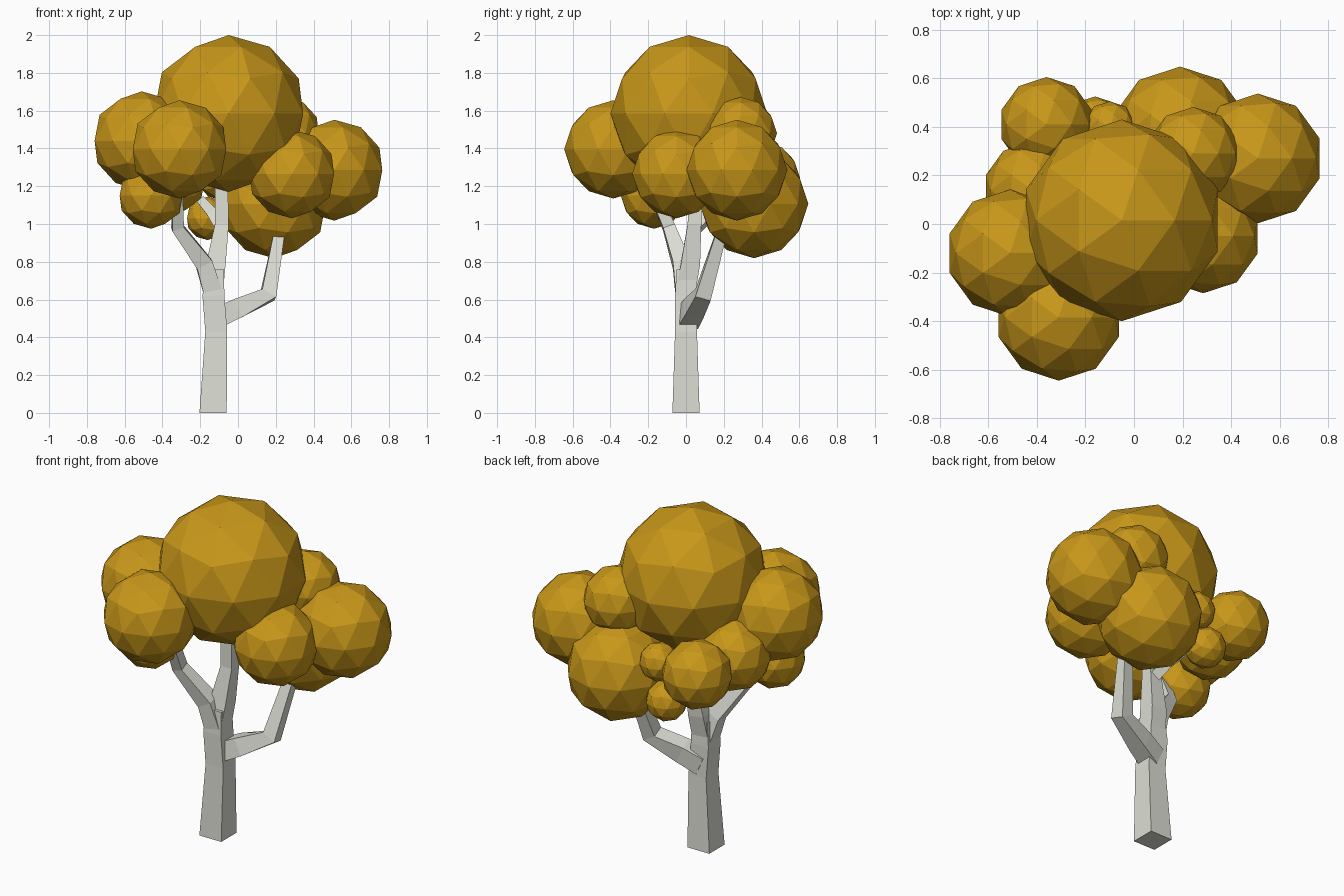
import bpy, bmesh
from mathutils import Vector

if "Cube" in bpy.data.objects:
    bpy.data.objects.remove(bpy.data.objects["Cube"])


def material(name, colour):
    m = bpy.data.materials.new(name)
    m.diffuse_color = colour
    m.use_nodes = True
    m.node_tree.nodes["Principled BSDF"].inputs["Base Color"].default_value = m.diffuse_color
    return m


bark = material("pale_bark", (0.72, 0.73, 0.66, 1))
gold = material("golden_leaves", (0.58, 0.31, 0.01, 1))


def add_object(name, bm, mat):
    bmesh.ops.recalc_face_normals(bm, faces=bm.faces[:])
    me = bpy.data.meshes.new(name)
    bm.to_mesh(me)
    bm.free()
    me.materials.append(mat)
    ob = bpy.data.objects.new(name, me)
    bpy.context.collection.objects.link(ob)


def limb(name, path):
    """Four-sided tapering limb; path holds (x, y, z, half width)."""
    pts = [Vector(p[:3]) for p in path]
    bm = bmesh.new()
    rings = []
    for i, p in enumerate(pts):
        t = (pts[min(i + 1, len(pts) - 1)] - pts[max(i - 1, 0)]).normalized()
        if i == 0 and p.z == 0:
            t = Vector((0, 0, 1))
        side = Vector((0, 1, 0)).cross(t).normalized()
        front = t.cross(side)
        r = path[i][3]
        rings.append([bm.verts.new(p + side * a * r + front * b * r)
                      for a, b in ((-1, -1), (1, -1), (1, 1), (-1, 1))])
    for lo, hi in zip(rings, rings[1:]):
        for k in range(4):
            bm.faces.new((lo[k], lo[(k + 1) % 4], hi[(k + 1) % 4], hi[k]))
    bm.faces.new(rings[0][::-1])
    bm.faces.new(rings[-1])
    add_object(name, bm, bark)


# Trunk and branches
limb("trunk", [(-.132, 0, 0, .072), (-.115, 0, .43, .058),
               (-.13, 0, .62, .058), (-.125, .0, .76, .05)])
limb("centre_branch", [(-.13, 0, .66, .052), (-.115, .025, .8, .05),
                       (-.085, .045, 1.0, .036), (-.09, .05, 1.3, .034)])
limb("left_branch", [(-.13, -.005, .63, .05), (-.18, -.025, .79, .045),
                     (-.32, -.09, .98, .032), (-.32, -.18, 1.2, .027)])
limb("right_branch", [(-.12, .01, .5, .055), (-.01, .04, .55, .052),
                      (.16, .09, .625, .042), (.22, .19, .96, .028)])
limb("back_twig", [(-.09, .05, .98, .03), (-.13, .12, 1.05, .028),
                   (-.19, .24, 1.12, .022)])

# Leaf clumps: x, y, z, radius
clumps = {
    "crown": (-.05, .015, 1.585, .415),
    "left": (-.51, -.12, 1.44, .262),
    "front": (-.31, -.385, 1.395, .26),
    "right": (.51, .27, 1.285, .267),
    "front_right": (.285, -.05, 1.265, .235),
    "low_back_right": (.19, .36, 1.107, .288),
    "low_left": (-.46, -.17, 1.15, .175),
    "back_left": (-.36, .41, 1.24, .195),
    "inner_left": (-.42, .14, 1.27, .2),
    "upper_back_right": (.245, .29, 1.48, .192),
    "small_back": (-.1, .395, 1.24, .11),
    "small_low_back": (-.16, .41, 1.03, .115),
}
for name, (x, y, z, r) in clumps.items():
    bm = bmesh.new()
    bmesh.ops.create_icosphere(bm, subdivisions=2, radius=r)
    bmesh.ops.translate(bm, verts=bm.verts[:], vec=(x, y, z))
    add_object(name + "_leaf_clump", bm, gold)
